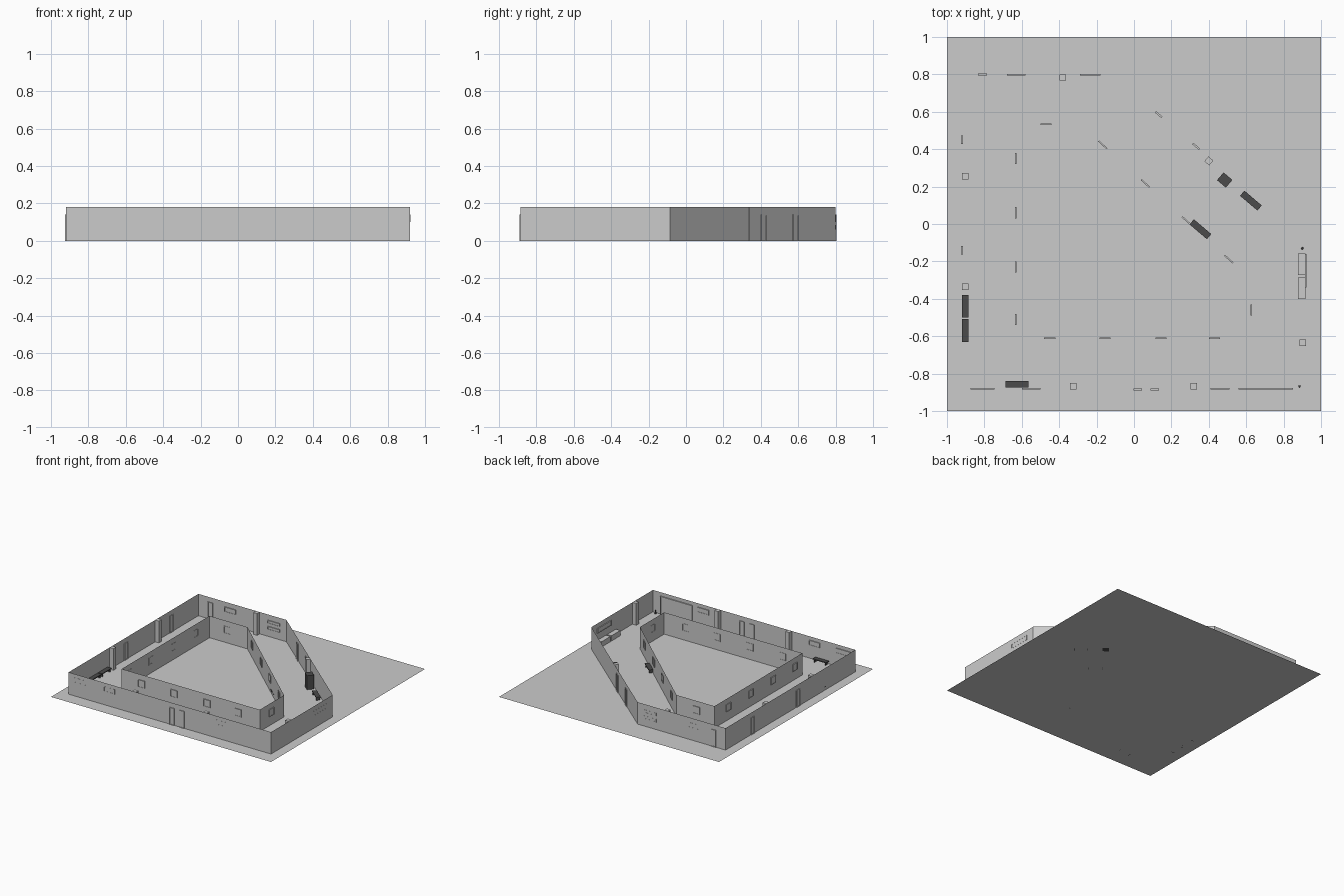
import bpy, bmesh, math
from mathutils import Vector, Matrix

if "Cube" in bpy.data.objects:
    bpy.data.objects.remove(bpy.data.objects["Cube"])

H = 0.18
OUTER = [(-0.92, -0.885), (0.92, -0.885), (0.92, -0.085), (-0.12, 0.80), (-0.92, 0.80)]
INNER = [(-0.63, -0.61), (0.625, -0.61), (0.625, -0.295), (-0.285, 0.53), (-0.63, 0.53)]
DIAG = math.atan2(-0.885, 1.04)

dark = bpy.data.materials.new("dark_grey")
dark.diffuse_color = (0.07, 0.07, 0.07, 1)
dark.use_nodes = True
dark.node_tree.nodes["Principled BSDF"].inputs["Base Color"].default_value = dark.diffuse_color


def finish(bm, name, mat=None):
    mesh = bpy.data.meshes.new(name)
    bm.to_mesh(mesh)
    bm.free()
    ob = bpy.data.objects.new(name, mesh)
    bpy.context.collection.objects.link(ob)
    if mat:
        mesh.materials.append(mat)
    return ob


def parts(name, x, y, ang, boxes, mat=None):
    """Boxes given as (local centre, size), joined, turned by ang and put at x, y."""
    bm = bmesh.new()
    for c, s in boxes:
        bmesh.ops.create_cube(bm, size=1, matrix=Matrix.Translation(c) @ Matrix.Diagonal((*s, 1)))
    ob = finish(bm, name, mat)
    ob.location = (x, y, 0)
    ob.rotation_euler.z = ang
    return ob


def polygon(name, pts, z):
    bm = bmesh.new()
    bm.faces.new([bm.verts.new((x, y, z)) for x, y in pts])
    return finish(bm, name)


def walls(name, pts):
    bm = bmesh.new()
    lo = [bm.verts.new((x, y, 0)) for x, y in pts]
    hi = [bm.verts.new((x, y, H)) for x, y in pts]
    for i in range(len(pts)):
        j = (i + 1) % len(pts)
        bm.faces.new((lo[i], lo[j], hi[j], hi[i]))
    return finish(bm, name)


def frame(w, z0, z1, t, bar):
    """Four-sided frame in the local xz plane."""
    zc, h = (z0 + z1) / 2, z1 - z0
    return [((-w / 2 + bar / 2, 0, zc), (bar, t, h)), ((w / 2 - bar / 2, 0, zc), (bar, t, h)),
            ((0, 0, z1 - bar / 2), (w, t, bar)), ((0, 0, z0 + bar / 2), (w, t, bar))]


def door(x, y, ang):
    parts("door", x, y, ang, frame(0.046, 0, 0.14, 0.01, 0.004)
          + [((0, 0, 0.07), (0.04, 0.004, 0.136))])


def window(x, y, ang, w, z0, z1):
    parts("window", x, y, ang, frame(w, z0, z1, 0.008, 0.004)
          + [((0, 0, (z0 + z1) / 2), (w - 0.004, 0.003, z1 - z0 - 0.004))])


def bench(x, y, ang):
    parts("bench", x, y, ang, [((0, 0, 0.027), (0.122, 0.036, 0.007)),
                               ((-0.05, 0, 0.012), (0.005, 0.03, 0.024)),
                               ((0.05, 0, 0.012), (0.005, 0.03, 0.024))], dark)


# Ground, floor and the two rings of walls
polygon("ground", [(-1, -1), (1, -1), (1, 1), (-1, 1)], 0)
polygon("floor", OUTER, 0.001)
walls("outer_wall", OUTER)
walls("inner_wall", INNER)

Q = math.pi / 2
# Pillars against the outer wall
for x, y, a in [(-0.38, 0.783, 0), (-0.903, 0.255, 0), (-0.903, -0.335, 0), (0.4, 0.337, DIAG),
                (0.902, -0.635, 0), (-0.325, -0.868, 0), (0.32, -0.868, 0)]:
    parts("pillar", x, y, a, [((0, 0, H / 2), (0.034, 0.034, H))])

# Doors in the outer wall
for x, y, a in [(0.02, -0.885, 0), (0.11, -0.885, 0), (-0.81, 0.80, 0), (-0.92, 0.45, Q),
                (-0.92, -0.14, Q), (0.332, 0.415, DIAG), (0.132, 0.585, DIAG)]:
    door(x, y, a)

# High windows and panels inside the outer wall
for x, y, a, w, z0, z1 in [(0.46, -0.882, 0, 0.10, 0.11, 0.15), (-0.55, -0.882, 0, 0.10, 0.11, 0.15),
                           (-0.81, -0.882, 0, 0.13, 0.11, 0.15), (-0.63, 0.797, 0, 0.10, 0.10, 0.14),
                           (-0.235, 0.797, 0, 0.11, 0.06, 0.085), (-0.235, 0.797, 0, 0.11, 0.11, 0.135),
                           (0.917, -0.25, Q, 0.18, 0.10, 0.14)]:
    window(x, y, a, w, z0, z1)
parts("shutter", 0.705, -0.88, 0, frame(0.29, 0, 0.15, 0.009, 0.006)
      + [((0, 0, 0.075), (0.284, 0.004, 0.146))])

# Small windows around the inner wall
for x in (-0.45, -0.155, 0.145, 0.43):
    window(x, -0.612, 0, 0.06, 0.075, 0.135)
for y in (0.35, 0.06, -0.23, -0.51):
    window(-0.632, y, Q, 0.06, 0.075, 0.135)
window(-0.47, 0.532, 0, 0.06, 0.075, 0.135)
window(0.627, -0.46, Q, 0.06, 0.075, 0.135)
a, b = Vector(INNER[2]), Vector(INNER[3])
for f in (0.13, 0.38, 0.62, 0.87):
    p = a.lerp(b, f)
    window(p.x, p.y, math.atan2((a - b).y, (a - b).x), 0.06, 0.075, 0.135)

# Benches
for x, y, t in [(-0.902, -0.44, Q), (-0.902, -0.57, Q), (-0.625, -0.857, 0),
                (0.625, 0.125, DIAG), (0.355, -0.028, DIAG)]:
    bench(x, y, t)

# Tall cabinet by the slanted wall
parts("cabinet", 0.485, 0.235, DIAG, [((0, 0, 0.058), (0.062, 0.054, 0.116))], dark)

# Two low counters at the right wall
for y in (-0.215, -0.343):
    parts("counter", 0.897, y, 0, [((0, 0, 0.022), (0.04, 0.115, 0.044))])

# Small canisters in the corners
for x, y in [(0.9, -0.13), (0.885, -0.868)]:
    bm = bmesh.new()
    bmesh.ops.create_cone(bm, cap_ends=True, segments=12, radius1=0.006, radius2=0.005, depth=0.03)
    ob = finish(bm, "canister", dark)
    ob.location = (x, y, 0.016)
